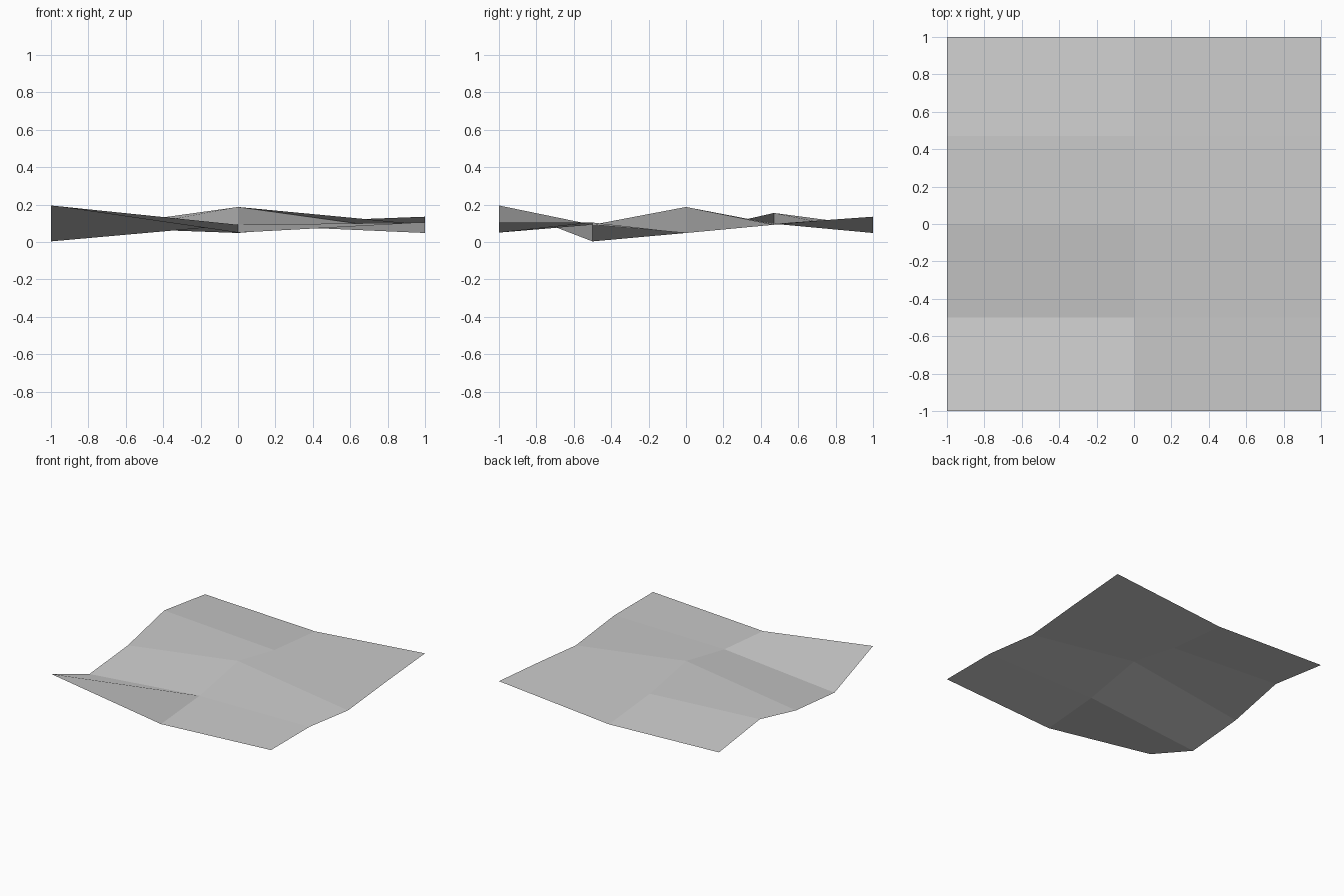
import bpy
import bmesh

cube = bpy.data.objects.get("Cube")
if cube:
    bpy.data.objects.remove(cube, do_unlink=True)

# Plain grey sheet material
grey = bpy.data.materials.new("light grey")
grey.use_nodes = True
colour = (0.6, 0.6, 0.6, 1.0)
grey.diffuse_color = colour
grey.node_tree.nodes["Principled BSDF"].inputs["Base Color"].default_value = colour

# Rumpled sheet: heights of each row, front to back, at the three columns
columns = (-1, 0, 1)
rows = {
    -1.0: (0.195, 0.05, 0.104),
    -0.5: (0.003, 0.092, 0.104),
    0.0: (0.048, 0.187, 0.048),
    0.47: (0.155, 0.097, 0.092),
    1.0: (0.085, 0.048, 0.135),
}
bm = bmesh.new()
grid = [[bm.verts.new((x, y, z)) for x, z in zip(columns, heights)]
        for y, heights in rows.items()]

# Quads start at their front-left corner so each folds along the same diagonal
for near, far in zip(grid, grid[1:]):
    for i in range(len(columns) - 1):
        bm.faces.new((near[i], near[i + 1], far[i + 1], far[i]))

mesh = bpy.data.meshes.new("ground_sheet")
bm.to_mesh(mesh)
bm.free()
mesh.materials.append(grey)
sheet = bpy.data.objects.new("ground_sheet", mesh)
bpy.context.collection.objects.link(sheet)
